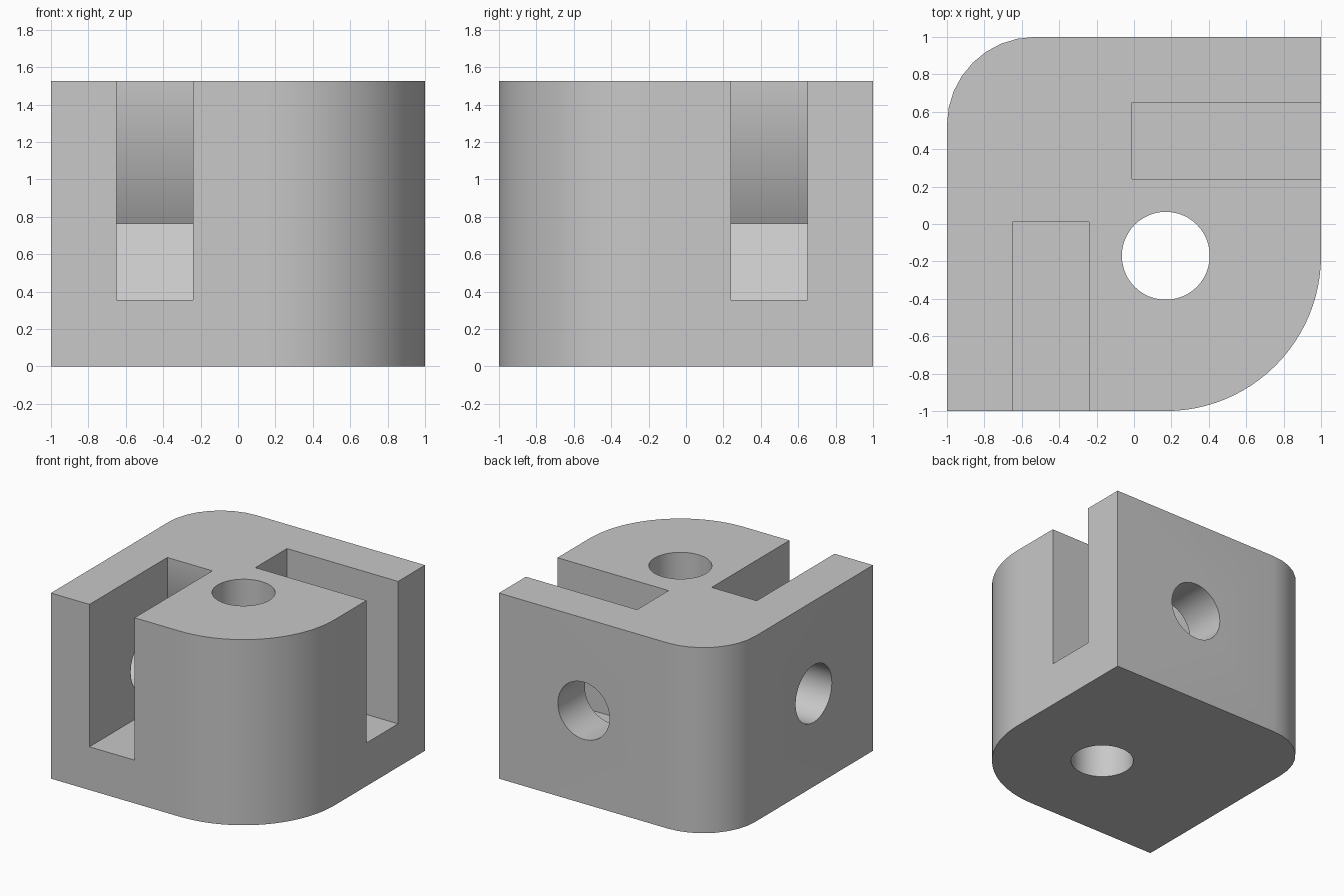
import bpy
import bmesh
from math import cos, sin, pi
from mathutils import Vector

if "Cube" in bpy.data.objects:
    bpy.data.objects.remove(bpy.data.objects["Cube"])

HEIGHT = 1.525
MID = 0.764       # height of the side bolt axes
OFFSET = 0.23     # side bolt distance from the centre
BOLT_R = 0.235

grey = bpy.data.materials.new("plain_grey")
grey.use_nodes = True
colour = (0.58, 0.58, 0.58, 1)
grey.diffuse_color = colour
grey.node_tree.nodes["Principled BSDF"].inputs["Base Color"].default_value = colour


def arc(cx, cy, r, start, end, steps):
    return [(cx + r * cos(start + (end - start) * i / steps),
             cy + r * sin(start + (end - start) * i / steps))
            for i in range(steps + 1)]


def circle(cx, cy, r):
    return arc(cx, cy, r, 0, 2 * pi, 48)[:-1]


def prism(name, profile, place, low, high):
    """Extrude a profile from low to high; place maps (u, v, depth) to 3D."""
    bm = bmesh.new()
    face = bm.faces.new([bm.verts.new(place(u, v, low)) for u, v in profile])
    shift = Vector(place(0, 0, high)) - Vector(place(0, 0, low))
    grown = bmesh.ops.extrude_face_region(bm, geom=[face])["geom"]
    bmesh.ops.translate(bm, vec=shift,
                        verts=[v for v in grown if isinstance(v, bmesh.types.BMVert)])
    if face.is_valid and not any(f is face for f in bm.faces):
        bm.faces.new(face.verts)
    bmesh.ops.holes_fill(bm, edges=bm.edges[:])
    bmesh.ops.recalc_face_normals(bm, faces=bm.faces[:])
    mesh = bpy.data.meshes.new(name)
    bm.to_mesh(mesh)
    bm.free()
    mesh.materials.append(grey)
    obj = bpy.data.objects.new(name, mesh)
    bpy.context.collection.objects.link(obj)
    return obj


def upright(u, v, d):
    return (u, v, d)


def along_y(u, v, d):
    return (u, d, v)


def along_x(u, v, d):
    # reflection of along_y across the block's diagonal
    return (-d, -u, v)


# Body: square block with one large and one small rounded corner
outline = ([(-1, -1)]
           + arc(0.17, -0.17, 0.83, -pi / 2, 0, 24)
           + [(1, 1)]
           + arc(-0.53, 0.53, 0.47, pi / 2, pi, 8))
body = prism("corner_block", outline, upright, 0, HEIGHT)

# Nut slot: open to the side and top, with a pointed pocket at its inner end
slot = [(1.2, 0.355), (-0.01, 0.355), (-0.237, MID),
        (-0.01, 1.17), (-0.01, 1.8), (1.2, 1.8)]

cutters = [prism("vertical_bolt_cutter", circle(0.17, -0.17, BOLT_R), upright, -0.2, 1.8)]
for side, place in (("back", along_y), ("right", along_x)):
    cutters.append(prism(side + "_slot_cutter", slot, place, 0.24, 0.65))
    cutters.append(prism(side + "_bolt_cutter", circle(OFFSET, MID, BOLT_R), place, 0.5, 1.2))

bpy.context.view_layer.objects.active = body
for cutter in cutters:
    cut = body.modifiers.new(cutter.name, "BOOLEAN")
    cut.operation = "DIFFERENCE"
    cut.solver = "EXACT"
    cut.object = cutter
    bpy.ops.object.modifier_apply(modifier=cut.name)
    bpy.data.objects.remove(cutter)

# Smooth the rounded corners and bores, keep the edges crisp
bpy.ops.object.select_all(action="DESELECT")
body.select_set(True)
bpy.ops.object.shade_smooth_by_angle(angle=pi / 6)
